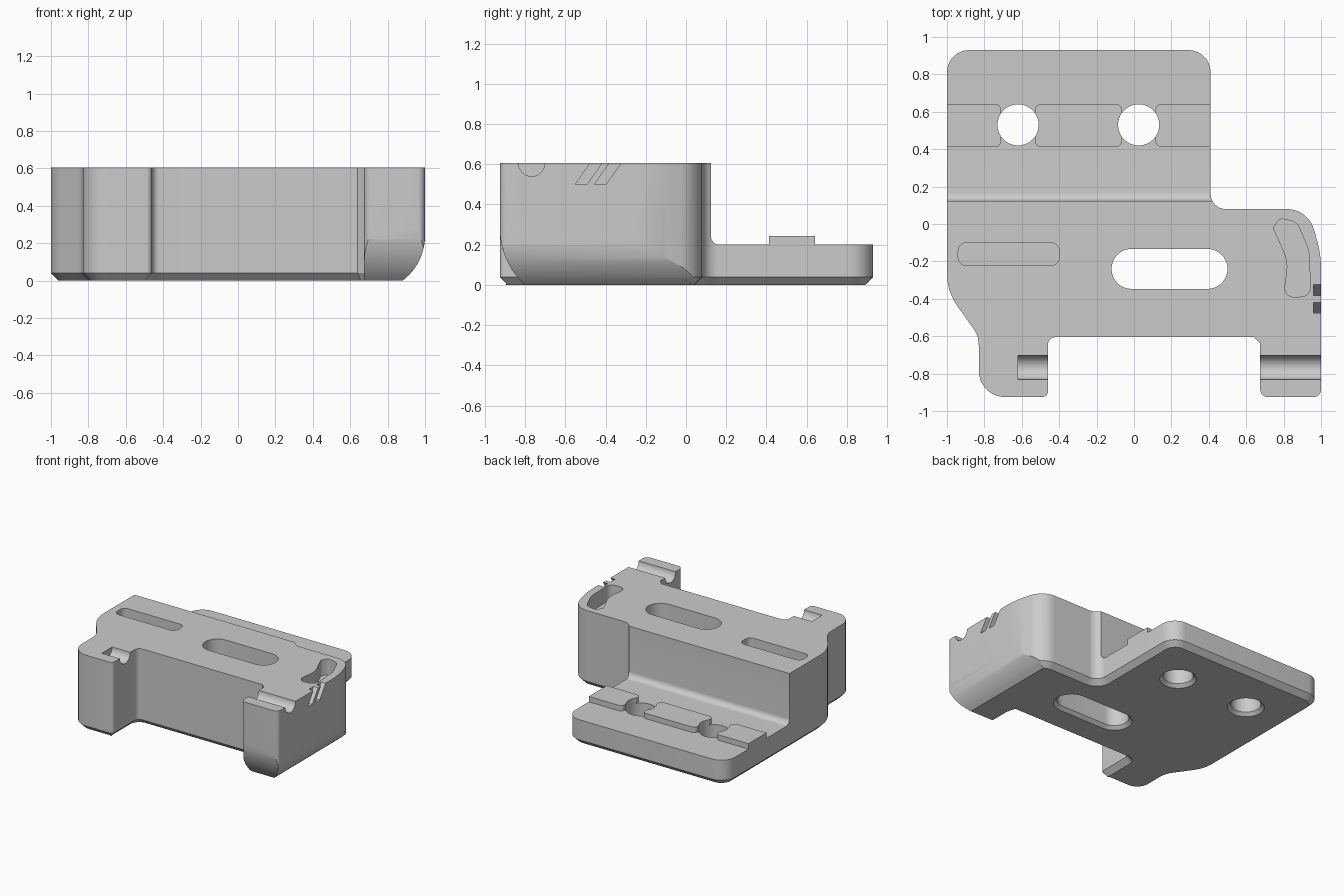
import bpy, bmesh, math
from mathutils import Vector

old = bpy.data.objects.get("Cube")
if old:
    bpy.data.objects.remove(old, do_unlink=True)

grey = bpy.data.materials.new("light grey")
grey.use_nodes = True
grey.diffuse_color = (0.6, 0.6, 0.6, 1)
grey.node_tree.nodes["Principled BSDF"].inputs["Base Color"].default_value = (0.6, 0.6, 0.6, 1)


def rounded(corners, steps=10):
    """Polygon from (x, y, radius) corners, each turned into an arc."""
    out = []
    for i, (x, y, r) in enumerate(corners):
        p = Vector((x, y))
        a = (Vector(corners[i - 1][:2]) - p).normalized()
        b = (Vector(corners[(i + 1) % len(corners)][:2]) - p).normalized()
        if r == 0:
            out.append(p)
            continue
        half = a.angle(b) / 2
        centre = p + (a + b).normalized() * (r / math.sin(half))
        start = p + a * (r / math.tan(half)) - centre
        end = p + b * (r / math.tan(half)) - centre
        turn = math.atan2(start.x * end.y - start.y * end.x, start.dot(end))
        for k in range(steps + 1):
            t = turn * k / steps
            c, s = math.cos(t), math.sin(t)
            out.append(centre + Vector((start.x * c - start.y * s, start.x * s + start.y * c)))
    return out


def box(x0, x1, y0, y1, r):
    return rounded([(x0, y0, r), (x1, y0, r), (x1, y1, r), (x0, y1, r)])


def prism(name, poly, lo, hi, axis="z", end=None, chamfer=0):
    """Extrude a profile along an axis, optionally tapering to another profile."""
    place = {"z": lambda p, w: (p[0], p[1], w),
             "x": lambda p, w: (w, p[0], p[1]),
             "y": lambda p, w: (p[0], w, p[1])}[axis]
    bm = bmesh.new()
    low = [bm.verts.new(place(p, lo)) for p in poly]
    top = [bm.verts.new(place(p, hi)) for p in (end or poly)]
    base = bm.faces.new(low)
    bm.faces.new(top)
    n = len(low)
    for i in range(n):
        j = (i + 1) % n
        bm.faces.new((low[i], low[j], top[j], top[i]))
    bmesh.ops.recalc_face_normals(bm, faces=bm.faces)
    if chamfer:
        # the rounded leg keeps its inner edge sharp
        edges = [e for e in base.edges
                 if not all(v.co.x > 0.6 and v.co.y < -0.62 for v in e.verts)]
        bmesh.ops.bevel(bm, geom=edges, offset=chamfer, segments=1, affect="EDGES")
    mesh = bpy.data.meshes.new(name)
    bm.to_mesh(mesh)
    bm.free()
    mesh.materials.append(grey)
    ob = bpy.data.objects.new(name, mesh)
    bpy.context.collection.objects.link(ob)
    return ob


def combine(target, tool, operation="DIFFERENCE"):
    tool.hide_render = True
    mod = target.modifiers.new("shape", "BOOLEAN")
    mod.operation, mod.solver, mod.object = operation, "EXACT", tool
    bpy.ops.object.select_all(action="DESELECT")
    bpy.context.view_layer.objects.active = target
    target.select_set(True)
    bpy.ops.object.modifier_apply(modifier=mod.name)
    bpy.data.objects.remove(tool, do_unlink=True)


# Bracket body: whole outline at full height with a chamfered underside
TOP = 0.605
outline = rounded([
    (-1, 0.93, 0.12), (0.41, 0.93, 0.12), (0.41, 0.08, 0.08), (0.93, 0.08, 0.15),
    (1, -0.16, 0.6), (1, -0.925, 0.04), (0.675, -0.925, 0.04), (0.675, -0.64, 0),
    (0.64, -0.605, 0), (-0.46, -0.605, 0.04), (-0.46, -0.925, 0.03),
    (-0.83, -0.925, 0.14), (-0.83, -0.6, 0.15), (-1, -0.36, 0.3)])
body = prism("bracket_body", outline, 0, TOP, chamfer=0.04)

# Step down to the rear plate, with a fillet at its foot
step = rounded([(0.123, 0.2, 0.045), (1.2, 0.2, 0), (1.2, 0.8, 0), (0.123, 0.8, 0)])
combine(body, prism("step_cutter", step, -1.2, 0.6, "x"))


# Rounded underside of the right-hand flank and leg
def undercut(edge, sign, height, depth):
    radius = (height ** 2 + depth ** 2) / (2 * depth)
    arc = []
    for k in range(15):
        z = height * (1 - k / 14)
        inset = radius - math.sqrt(radius ** 2 - (height - z) ** 2)
        arc.append((edge - sign * inset, z))
    out = edge + sign * 0.2
    return [(out, height)] + arc + [(arc[-1][0], -0.1), (out, -0.1)]


combine(body, prism("flank_cutter", undercut(1.0, 1, 0.24, 0.12), -1.2, 0.5, "y"))
combine(body, prism("leg_cutter", undercut(-0.925, -1, 0.28, 0.125), 0.6, 1.3, "x"))

# Raised pads across the rear plate
for x0, x1, left_r, right_r in ((-1, -0.71, 0, 0.03), (-0.53, -0.065, 0.03, 0.03),
                                (0.115, 0.41, 0.03, 0)):
    pad = rounded([(x0, 0.413, left_r), (x1, 0.413, right_r),
                   (x1, 0.64, right_r), (x0, 0.64, left_r)])
    combine(body, prism("pad", pad, 0.15, 0.243), "UNION")

# Through holes and central slot, flared underneath
for x, y, hx, r in ((-0.62, 0.53, 0.1101, 0.11), (0.025, 0.53, 0.1101, 0.11),
                    (0.19, -0.24, 0.31, 0.107)):
    small = box(x - hx, x + hx, y - r - 0.0001, y + r + 0.0001, r)
    g = 0.035
    large = box(x - hx - g, x + hx + g, y - r - g - 0.0001, y + r + g + 0.0001, r + g)
    combine(body, prism("hole_cutter", small, -0.1, 0.8))
    combine(body, prism("flare_cutter", large, -0.01, 0.025, end=small))

# Blind pockets in the top
combine(body, prism("pocket_cutter", box(-0.94, -0.4, -0.222, -0.1, 0.045), 0.44, 0.8))
curved = rounded([(0.745, -0.02, 0.02), (0.78, 0.03, 0.03), (0.87, 0.01, 0.06),
                  (0.935, -0.14, 0.2), (0.945, -0.385, 0.05), (0.8, -0.395, 0.05),
                  (0.825, -0.2, 0.2)])
combine(body, prism("curved_pocket_cutter", curved, 0.48, 0.8))

# Half-round rod seats in both legs
seat = [(-0.767 + 0.065 * math.cos(a), TOP + 0.065 * math.sin(a))
        for a in (math.tau * k / 40 for k in range(40))]
for x0, x1 in ((-0.62, -0.4), (0.6, 1.1)):
    combine(body, prism("seat_cutter", seat, x0, x1, "x"))

# Slanted marks on the flank
for y in (-0.55, -0.455):
    mark = [(y, 0.5), (y + 0.058, 0.5), (y + 0.142, 0.62), (y + 0.084, 0.62)]
    combine(body, prism("mark_cutter", mark, 0.96, 1.1, "x"))

body.select_set(True)
bpy.context.view_layer.objects.active = body
bpy.ops.object.shade_smooth_by_angle(angle=math.radians(25))
